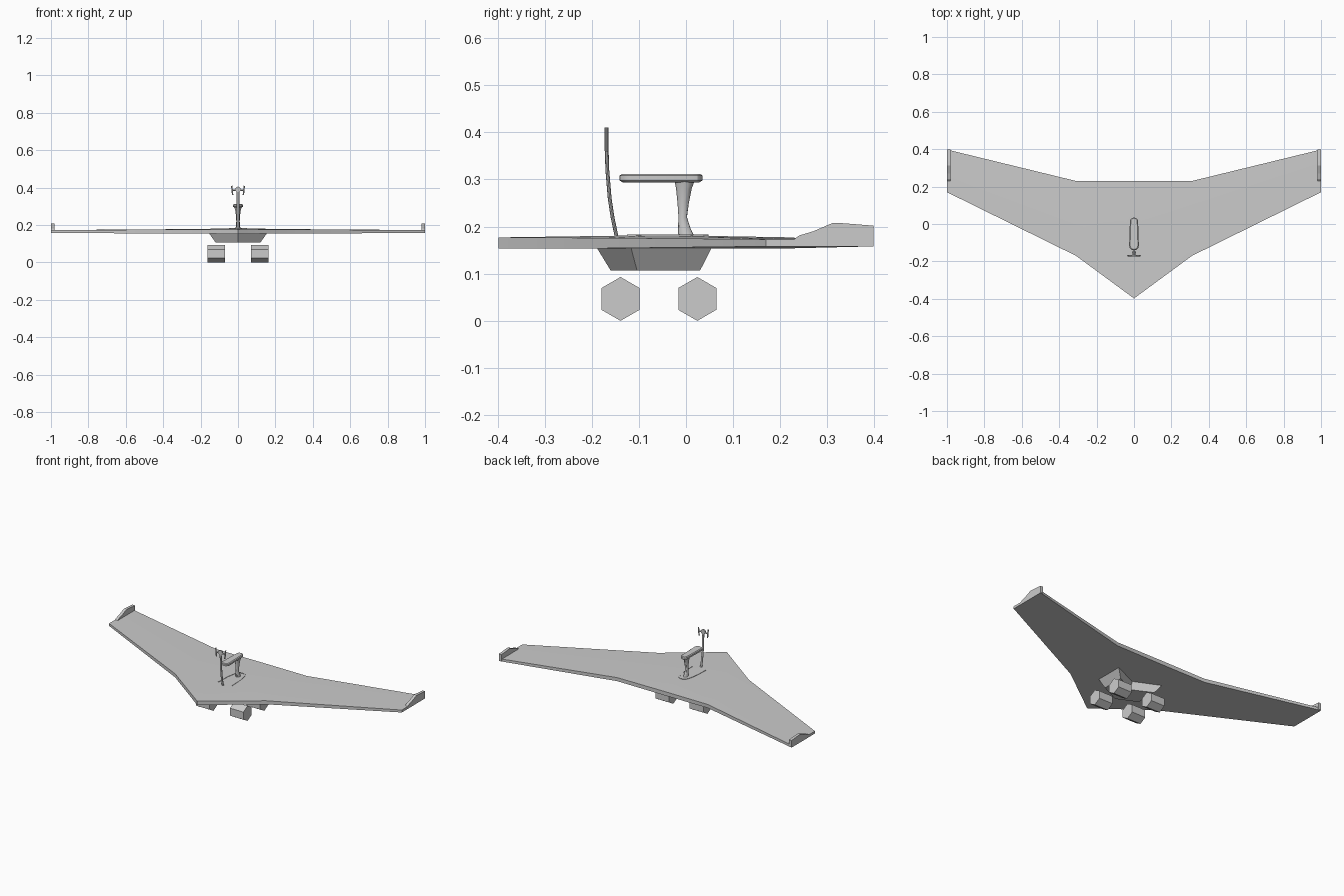
import bpy, bmesh, math
from mathutils import Matrix, Vector

if "Cube" in bpy.data.objects:
    bpy.data.objects.remove(bpy.data.objects["Cube"])

grey = bpy.data.materials.new("light_grey")
grey.use_nodes = True
GREY = (0.6, 0.6, 0.6, 1)
grey.diffuse_color = GREY
grey.node_tree.nodes["Principled BSDF"].inputs["Base Color"].default_value = GREY


def finish(bm, name, smooth=False):
    """Turn a bmesh into a grey object."""
    bmesh.ops.recalc_face_normals(bm, faces=bm.faces)
    mesh = bpy.data.meshes.new(name)
    bm.to_mesh(mesh)
    bm.free()
    mesh.materials.append(grey)
    ob = bpy.data.objects.new(name, mesh)
    bpy.context.collection.objects.link(ob)
    if smooth:
        bpy.ops.object.select_all(action="DESELECT")
        ob.select_set(True)
        bpy.context.view_layer.objects.active = ob
        bpy.ops.object.shade_smooth_by_angle(angle=math.radians(30))
    return ob


def loft(rings, name, smooth=False):
    """Skin closed rings of equal length and cap both ends."""
    bm = bmesh.new()
    rows = [[bm.verts.new(p) for p in ring] for ring in rings]
    n = len(rows[0])
    for a, b in zip(rows, rows[1:]):
        for i in range(n):
            j = (i + 1) % n
            bm.faces.new((a[i], a[j], b[j], b[i]))
    bm.faces.new(rows[0])
    bm.faces.new(rows[-1])
    return finish(bm, name, smooth)


def oval(y0, y1, half, z, n=12):
    """Horizontal ellipse between y0 and y1."""
    return [(half * math.cos(t), (y0 + y1) / 2 + (y1 - y0) / 2 * math.sin(t), z)
            for t in (2 * math.pi * i / n for i in range(n))]


# Wing: chord sections from tip to tip
def section(x, lead, trail, low, edge, crown):
    mid = lead + (trail - lead) * 0.55
    return [(x, lead, low), (x, trail, low), (x, trail, edge),
            (x, mid, crown), (x, lead, edge)]


half_wing = [(0.31, -0.17, 0.23, 0.154, 0.176, 0.178),
             (1.0, 0.17, 0.398, 0.158, 0.173, 0.173)]
stations = [(-s[0],) + s[1:] for s in reversed(half_wing)]
stations += [(0, -0.398, 0.23, 0.153, 0.177, 0.182)] + half_wing
loft([section(*s) for s in stations], "wing", True)

# Winglets
FIN = [(0.228, 0.172), (0.24, 0.181), (0.27, 0.19), (0.312, 0.208),
       (0.335, 0.207), (0.398, 0.202), (0.398, 0.16), (0.34, 0.16)]
for side, label in ((1, "left"), (-1, "right")):
    loft([[(side * x, y, z) for y, z in FIN] for x in (0.982, 1.0)],
         label + "_winglet")

# Chevron belly, narrowing downwards
def chevron(half, nose, shoulder, rear, notch, z):
    return [(0, nose, z), (half, shoulder, z), (half, rear, z),
            (0, notch, z), (-half, rear, z), (-half, shoulder, z)]


loft([chevron(0.155, -0.19, -0.117, 0.055, -0.015, 0.156),
      chevron(0.12, -0.16, -0.104, 0.03, -0.03, 0.107)], "belly")

# Hexagonal wheels
for side, label in ((1, "left"), (-1, "right")):
    for y, end in ((-0.139, "front"), (0.024, "rear")):
        hexagon = [(y + 0.0465 * math.sin(k * math.pi / 3),
                    0.0465 + 0.0465 * math.cos(k * math.pi / 3)) for k in range(6)]
        loft([[(side * x, a, b) for a, b in hexagon] for x in (0.07, 0.163)],
             f"{end}_{label}_wheel")

# Seat post, waisted
POST = [(-0.016, 0.02, 0.014, 0.176), (-0.017, 0.01, 0.011, 0.195),
        (-0.016, 0.002, 0.009, 0.22), (-0.018, 0.006, 0.011, 0.25),
        (-0.021, 0.012, 0.015, 0.28), (-0.025, 0.019, 0.02, 0.3)]
loft([oval(*p) for p in POST], "seat_post", True)

# Seat: rounded plank, slightly narrower at the rear
def seat_ring(inset, z):
    ring = []
    for cy, r, start in ((0.013, 0.022, 0), (-0.115, 0.026, math.pi)):
        for i in range(7):
            t = start + math.pi * i / 6
            ring.append(((r - inset) * math.cos(t), cy + (r - inset) * math.sin(t), z))
    return ring


loft([seat_ring(i, z) for i, z in ((0.006, 0.294), (0, 0.298), (0, 0.308), (0.005, 0.312))],
     "seat", True)

# Low curved foot rail around the post
arc = []
for k in range(13):
    t = k / 6 - 1
    arc.append((0.045 * math.sin(t * math.pi / 2), 0.045 - 0.17 * abs(t) ** 2.5))
rail = []
for i, (x, y) in enumerate(arc):
    a, b = arc[max(i - 1, 0)], arc[min(i + 1, 12)]
    d = Vector((b[0] - a[0], b[1] - a[1])).normalized() * 0.003
    rail.append([(x - d.y, y + d.x, 0.172), (x + d.y, y - d.x, 0.172),
                 (x + d.y, y - d.x, 0.183), (x - d.y, y + d.x, 0.183)])
loft(rail, "foot_rail")

# Handlebar column, curving forward
COLUMN = [(-0.146, 0.172), (-0.156, 0.22), (-0.162, 0.26), (-0.167, 0.32), (-0.169, 0.385)]
loft([oval(y - 0.004, y + 0.004, 0.007, z, 8) for y, z in COLUMN], "steering_column", True)


def rod(name, centre, radius, depth, axis, sides=10):
    """Cylinder along the given axis."""
    bm = bmesh.new()
    turn = Vector((0, 0, 1)).rotation_difference(Vector(axis)).to_matrix().to_4x4()
    bmesh.ops.create_cone(bm, cap_ends=True, segments=sides, radius1=radius, radius2=radius,
                          depth=depth, matrix=Matrix.Translation(centre) @ turn)
    return finish(bm, name, True)


# Steering head, crossbar and upright grips
rod("steering_hub", (0, -0.169, 0.39), 0.015, 0.008, (0, 1, 0), 14)
rod("crossbar", (0, -0.169, 0.387), 0.004, 0.06, (1, 0, 0))
for side, label in ((1, "left"), (-1, "right")):
    rod(label + "_grip", (side * 0.031, -0.169, 0.385), 0.004, 0.05, (side * 0.1, 0, 1))
